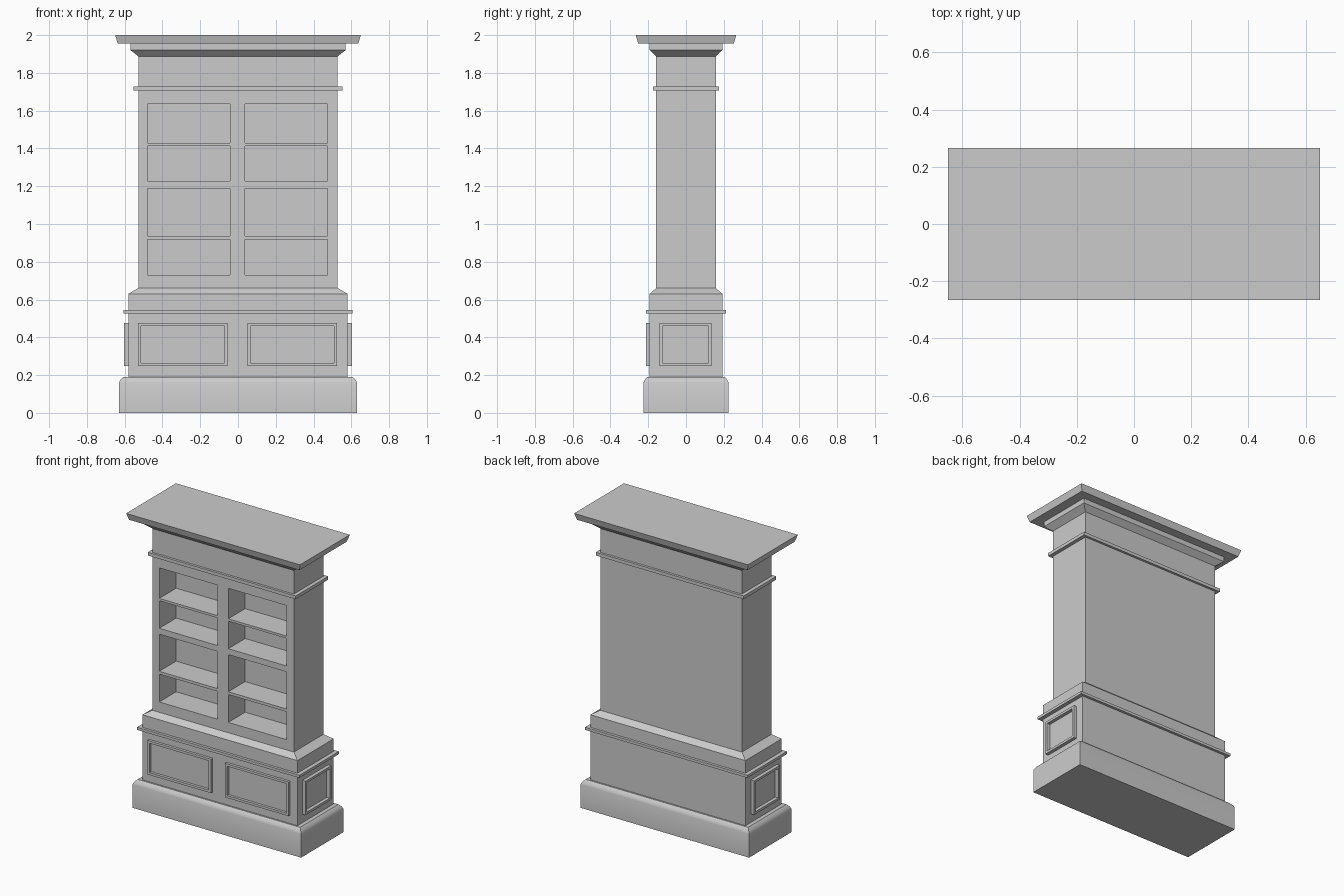
import bpy, bmesh
from math import radians

if "Cube" in bpy.data.objects:
    bpy.data.objects.remove(bpy.data.objects["Cube"])


def make(name, bm):
    bmesh.ops.recalc_face_normals(bm, faces=bm.faces)
    mesh = bpy.data.meshes.new(name)
    bm.to_mesh(mesh)
    bm.free()
    ob = bpy.data.objects.new(name, mesh)
    bpy.context.collection.objects.link(ob)
    return ob


def stack(name, rings):
    """Solid of stacked rectangles, each given as (half x, half y, z)."""
    bm = bmesh.new()
    loops = [[bm.verts.new((sx * x, sy * y, z))
              for sx, sy in ((-1, -1), (1, -1), (1, 1), (-1, 1))] for x, y, z in rings]
    bm.faces.new(loops[0][::-1])
    bm.faces.new(loops[-1])
    for a, b in zip(loops, loops[1:]):
        for i in range(4):
            j = (i + 1) % 4
            bm.faces.new((a[i], a[j], b[j], b[i]))
    return make(name, bm)


def add_box(bm, lo, hi):
    vs = bmesh.ops.create_cube(bm, size=1)["verts"]
    for v in vs:
        v.co = [l + (c + 0.5) * (h - l) for l, h, c in zip(lo, hi, v.co)]


def panel_frame(name, u0, u1, z0, z1, place, border=0.016, depth=0.018):
    """Raised rectangular frame; place(u, d, z) maps it onto a cabinet face."""
    bm = bmesh.new()
    b = border
    rects = [(u0, u1, z0, z1, -0.005), (u0, u1, z0, z1, depth),
             (u0 + b, u1 - b, z0 + b, z1 - b, depth),
             (u0 + b, u1 - b, z0 + b, z1 - b, -0.005)]
    loops = [[bm.verts.new(place(u, d, z)) for u, z in ((a, c), (e, c), (e, f), (a, f))]
             for a, e, c, f, d in rects]
    for k in range(4):
        p, q = loops[k], loops[(k + 1) % 4]
        for i in range(4):
            j = (i + 1) % 4
            bm.faces.new((p[i], p[j], q[j], q[i]))
    return make(name, bm)


# Plinth with softened top edge
plinth = stack("plinth", [(0.63, 0.226, 0), (0.63, 0.226, 0.158), (0.625, 0.221, 0.17),
                          (0.617, 0.213, 0.181), (0.607, 0.204, 0.19)])
bpy.context.view_layer.objects.active = plinth
plinth.select_set(True)
bpy.ops.object.shade_smooth_by_angle(angle=radians(30))
plinth.select_set(False)

# Lower cabinet and its band
stack("lower_cabinet", [(0.58, 0.193, 0.19), (0.58, 0.193, 0.63), (0.53, 0.158, 0.66)])
stack("lower_band", [(0.607, 0.211, 0.527), (0.607, 0.211, 0.545)])

# Upper case with frieze
case = stack("upper_case", [(0.528, 0.158, 0.66), (0.528, 0.158, 1.89)])

# Shelf openings
bm = bmesh.new()
for x0, x1 in ((-0.478, -0.042), (0.038, 0.473)):
    for z0, z1 in ((0.73, 0.918), (0.937, 1.188), (1.228, 1.414), (1.43, 1.636)):
        add_box(bm, (x0, -0.3, z0), (x1, 0.022, z1))
cutter = make("shelf_cutter", bm)
cutter.hide_render = True
mod = case.modifiers.new("shelves", "BOOLEAN")
mod.operation = "DIFFERENCE"
mod.solver = "EXACT"
mod.object = cutter
bpy.context.view_layer.objects.active = case
bpy.ops.object.modifier_apply(modifier=mod.name)
bpy.data.objects.remove(cutter)

# Upper moulding, cornice and top slab
stack("upper_moulding", [(0.553, 0.174, 1.706), (0.553, 0.174, 1.728)])
stack("cornice", [(0.528, 0.158, 1.888), (0.57, 0.193, 1.921), (0.57, 0.193, 1.955)])
stack("top_slab", [(0.637, 0.253, 1.955), (0.65, 0.266, 2.0)])

# Panel frames on the front and both sides
panel_frame("front_panel_left", -0.53, -0.055, 0.247, 0.477, lambda u, d, z: (u, -0.193 - d, z))
panel_frame("front_panel_right", 0.05, 0.525, 0.247, 0.477, lambda u, d, z: (u, -0.193 - d, z))
for side, s in (("left", -1), ("right", 1)):
    panel_frame("side_panel_" + side, -0.14, 0.135, 0.247, 0.477,
                lambda u, d, z: (s * (0.58 + d * 1.3), u, z))
